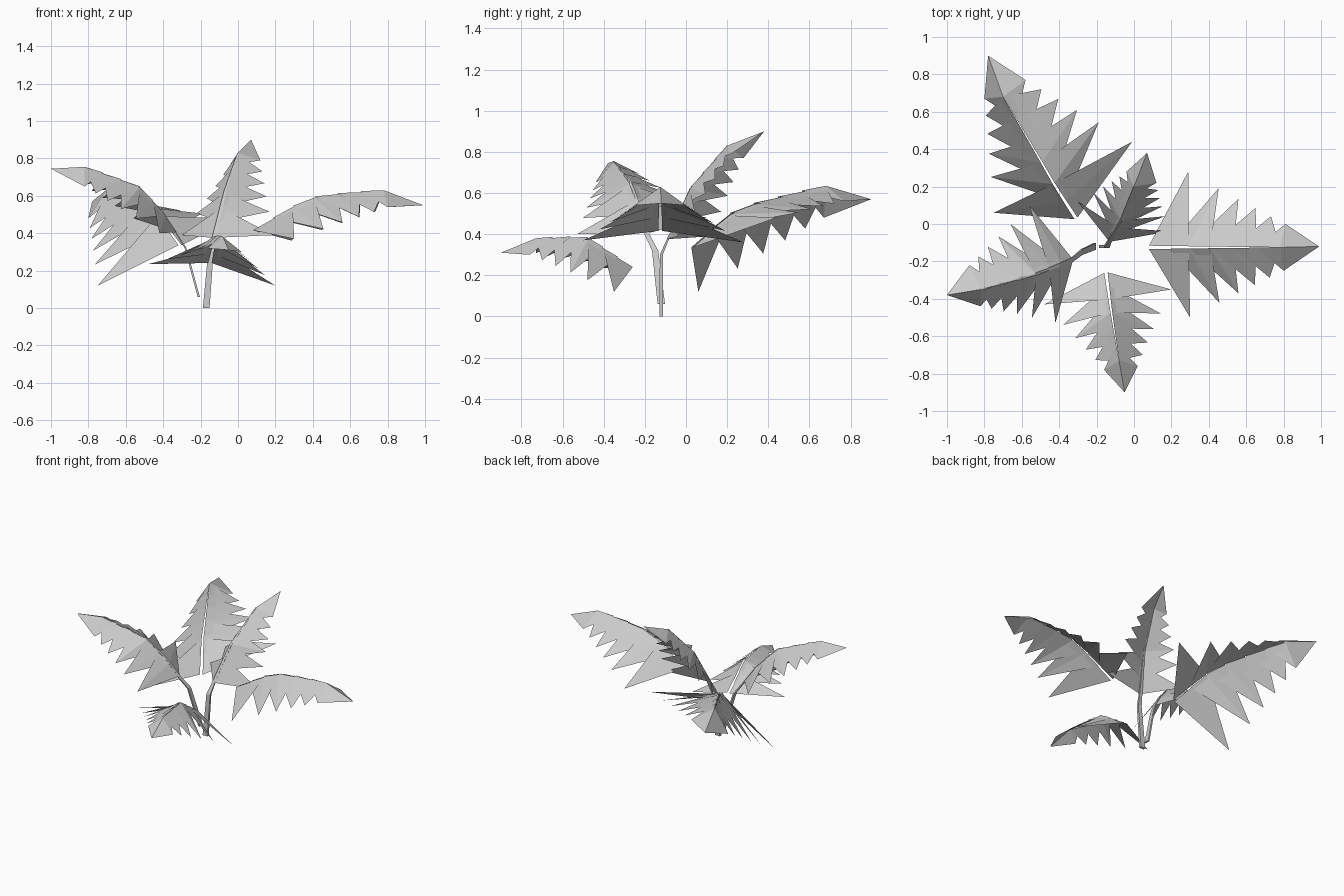
import bpy
import bmesh
from mathutils import Vector as V

cube = bpy.data.objects.get("Cube")
if cube:
    bpy.data.objects.remove(cube)

GREY = (0.6, 0.6, 0.6, 1)
mat = bpy.data.materials.new("plain_grey")
mat.use_nodes = True
mat.diffuse_color = GREY
mat.node_tree.nodes["Principled BSDF"].inputs["Base Color"].default_value = GREY

TEETH = 5
LIFT = V((0, 0, 0.006))


def add_object(name, bm):
    mesh = bpy.data.meshes.new(name)
    bm.to_mesh(mesh)
    bm.free()
    mesh.materials.append(mat)
    bpy.context.collection.objects.link(bpy.data.objects.new(name, mesh))


def along(points, t):
    """Point at fraction t of a polyline's length."""
    lengths = [(b - a).length for a, b in zip(points, points[1:])]
    d = t * sum(lengths)
    for a, b, l in zip(points, points[1:], lengths):
        if d <= l:
            return a.lerp(b, d / l)
        d -= l
    return points[-1].copy()


def frond(name, rib, sides):
    """Drooping leaf: overlapping pointed leaflets on each side of the rib and a pointed end.
    Each side is (tip of first leaflet, corner of the pointed end)."""
    rib = [V(p) for p in rib]
    blade, end = rib[:-1], rib[-1]
    axis = end - rib[0]
    across = V((-axis.y, axis.x, 0)).normalized()
    bm = bmesh.new()
    for first, corner in sides:
        first, corner = V(first), V(corner)
        sign = 1 if (first - rib[0]).dot(across) > 0 else -1
        inner = []
        for i in range(TEETH + 2):
            t = i / (TEETH + 1)
            inner.append(along(blade, t) + across * sign * 0.009 * (1 - t))
        # leaflets lie like shingles, each spanning two rib steps
        faces = []
        for i in range(TEETH):
            tip = first.lerp(corner, (i / TEETH) ** 0.72)
            faces.append((inner[i] + LIFT, inner[i + 1], tip))
            faces.append((inner[i + 1], inner[i + 2] - LIFT, tip))
        # half of the pointed end
        faces.append((inner[-2] + LIFT, inner[-1], corner))
        faces.append((inner[-1], end, corner))
        for f in faces:
            face = bm.faces.new([bm.verts.new(p) for p in f])
            face.normal_update()
            if face.normal.z < 0:
                face.normal_flip()
    bmesh.ops.remove_doubles(bm, verts=bm.verts, dist=0.0005)
    add_object(name, bm)


def stem(name, points, wide, deep):
    """Tapered flat stalk of rectangular section."""
    wide, deep = V(wide), V(deep)
    bm = bmesh.new()
    rings = []
    for i, p in enumerate(points):
        k = 1 - 0.8 * i / (len(points) - 1)
        rings.append([bm.verts.new(V(p) + (wide * a + deep * b) * k)
                      for a, b in ((-1, -1), (1, -1), (1, 1), (-1, 1))])
    for low, high in zip(rings, rings[1:]):
        for j in range(4):
            bm.faces.new((low[j], low[j - 3], high[j - 3], high[j]))
    bm.faces.new(rings[0])
    bm.faces.new(rings[-1])
    bmesh.ops.recalc_face_normals(bm, faces=bm.faces)
    add_object(name, bm)


# Fronds
frond("left_frond",
      [(.08, -.125, .41), (.28, -.125, .535), (.43, -.125, .6), (.78, -.125, .63), (.99, -.12, .55)],
      [((.29, .28, .36), (.81, 0, .54)), ((.3, -.5, .37), (.8, -.25, .54))])
frond("back_right_frond",
      [(-.31, .03, .33), (-.42, .2, .49), (-.5, .34, .55), (-.7, .68, .635), (-.78, .9, .57)],
      [((-.01, .44, .48), (-.58, .77, .56)), ((-.75, .06, .12), (-.8, .67, .48))])
frond("front_frond",
      [(-.15, -.26, .235), (-.12, -.48, .385), (-.08, -.73, .38), (-.05, -.9, .31)],
      [((.2, -.35, .12), (.02, -.76, .3)), ((-.48, -.43, .235), (-.16, -.78, .32))])

right_rib = [(-.33, -.19, .4), (-.4, -.22, .51), (-.53, -.27, .65), (-.82, -.35, .755), (-1, -.38, .745)]
frond("right_frond", right_rib,
      [((-.56, .1, .48), (-.88, -.22, .69)), ((-.42, -.53, .4), (-.82, -.44, .65))])

back_rib = [(-.13, -.09, .37), (-.07, .02, .62), (0, .2, .83), (.07, .38, .9)]
frond("back_frond", back_rib,
      [((.19, -.04, .39), (.12, .22, .79)), ((-.3, .12, .39), (-.04, .28, .77))])

# Stalks run from the ground up along the ribs
stem("right_stem", [(-.21, -.12, .06), (-.28, -.15, .32)] + right_rib[:-1], (0, .018, 0), (.006, 0, 0))
stem("back_stem", [(-.17, -.12, 0), (-.145, -.12, .3)] + back_rib[:-1], (.018, 0, 0), (0, .009, 0))
